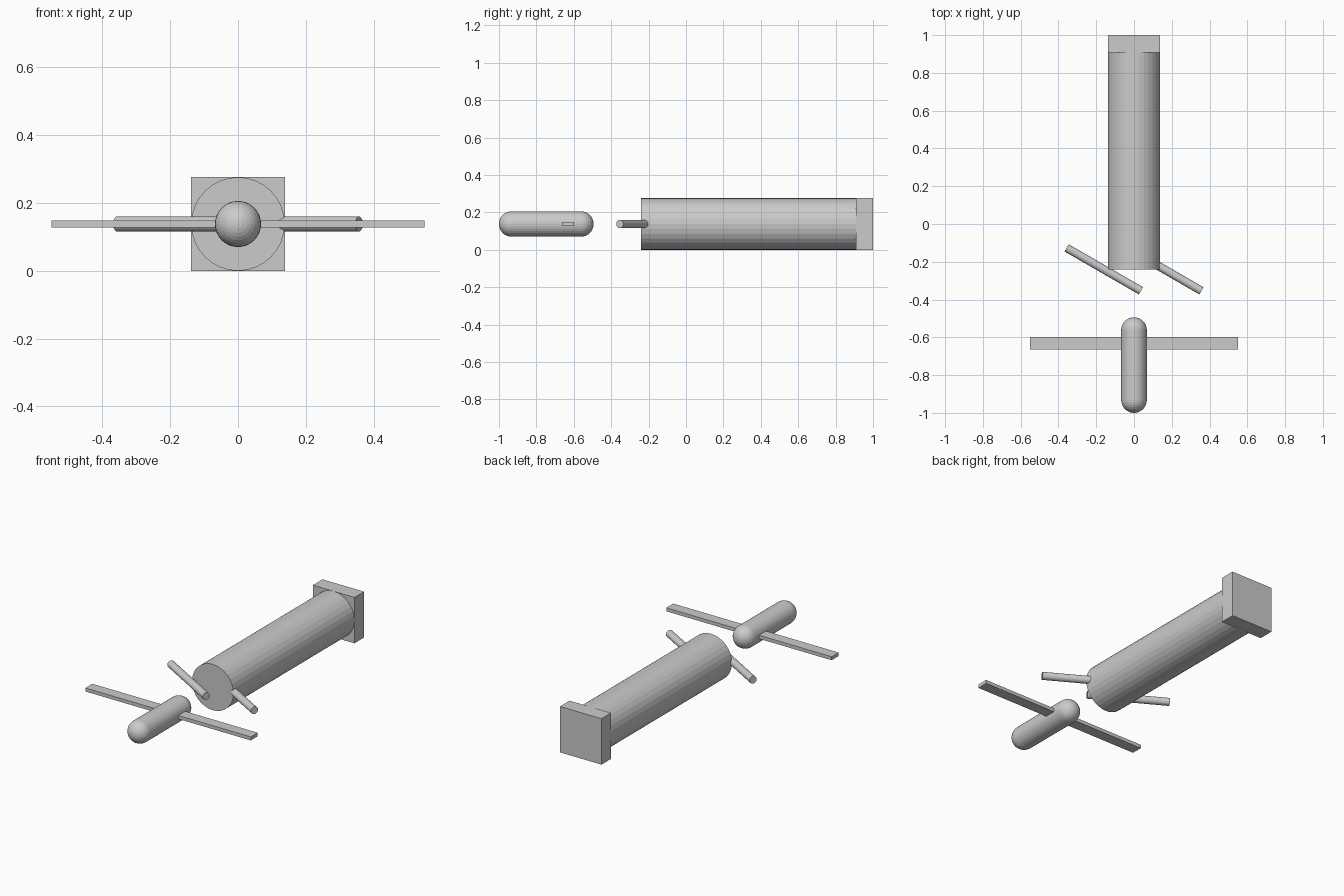
import bpy, bmesh
from math import sin, cos, pi, radians

if "Cube" in bpy.data.objects:
    bpy.data.objects.remove(bpy.data.objects["Cube"])

MID = 0.138      # common axis height
SIDES = 32


def box(name, size, loc):
    bpy.ops.mesh.primitive_cube_add(size=1, location=loc)
    ob = bpy.context.object
    ob.name = name
    ob.scale = size
    bpy.ops.object.transform_apply(location=False, rotation=False, scale=True)
    return ob


def rod(name, radius, length, loc, turn=0.0):
    """Cylinder lying along y, turned about z."""
    bpy.ops.mesh.primitive_cylinder_add(
        vertices=SIDES, radius=radius, depth=length, location=loc,
        rotation=(pi / 2, 0, turn))
    bpy.context.object.name = name
    return bpy.context.object


def capsule(name, radius, y0, y1, rings=8):
    """Half-circle ended profile spun around the y axis."""
    bm = bmesh.new()
    arc = [i * pi / 2 / rings for i in range(rings + 1)]
    profile = [(radius * sin(a), y0 + radius * (1 - cos(a))) for a in arc]
    profile += [(radius * sin(a), y1 - radius * (1 - cos(a))) for a in reversed(arc)]
    verts = [bm.verts.new((r, y, 0)) for r, y in profile]
    edges = [bm.edges.new(pair) for pair in zip(verts, verts[1:])]
    bmesh.ops.spin(bm, geom=verts + edges, cent=(0, 0, 0), axis=(0, 1, 0),
                   angle=2 * pi, steps=SIDES)
    bmesh.ops.remove_doubles(bm, verts=bm.verts, dist=1e-5)
    bmesh.ops.recalc_face_normals(bm, faces=bm.faces)
    mesh = bpy.data.meshes.new(name)
    bm.to_mesh(mesh)
    bm.free()
    ob = bpy.data.objects.new(name, mesh)
    ob.location.z = MID
    bpy.context.collection.objects.link(ob)
    return ob


# Main barrel and square end block
rod("barrel", 0.138, 1.15, (0, 0.335, MID))
box("end_block", (0.276, 0.091, 0.276), (0, 0.9545, MID))

# Slanted side rods, both turned the same way
for side, x in (("left", -0.16), ("right", 0.16)):
    rod(side + "_rod", 0.022, 0.455, (x, -0.24, MID), radians(60))

# Separate capsule with a flat cross bar
capsule("front_capsule", 0.068, -1.0, -0.494)
box("cross_bar", (1.1, 0.066, 0.021), (0, -0.631, MID))
